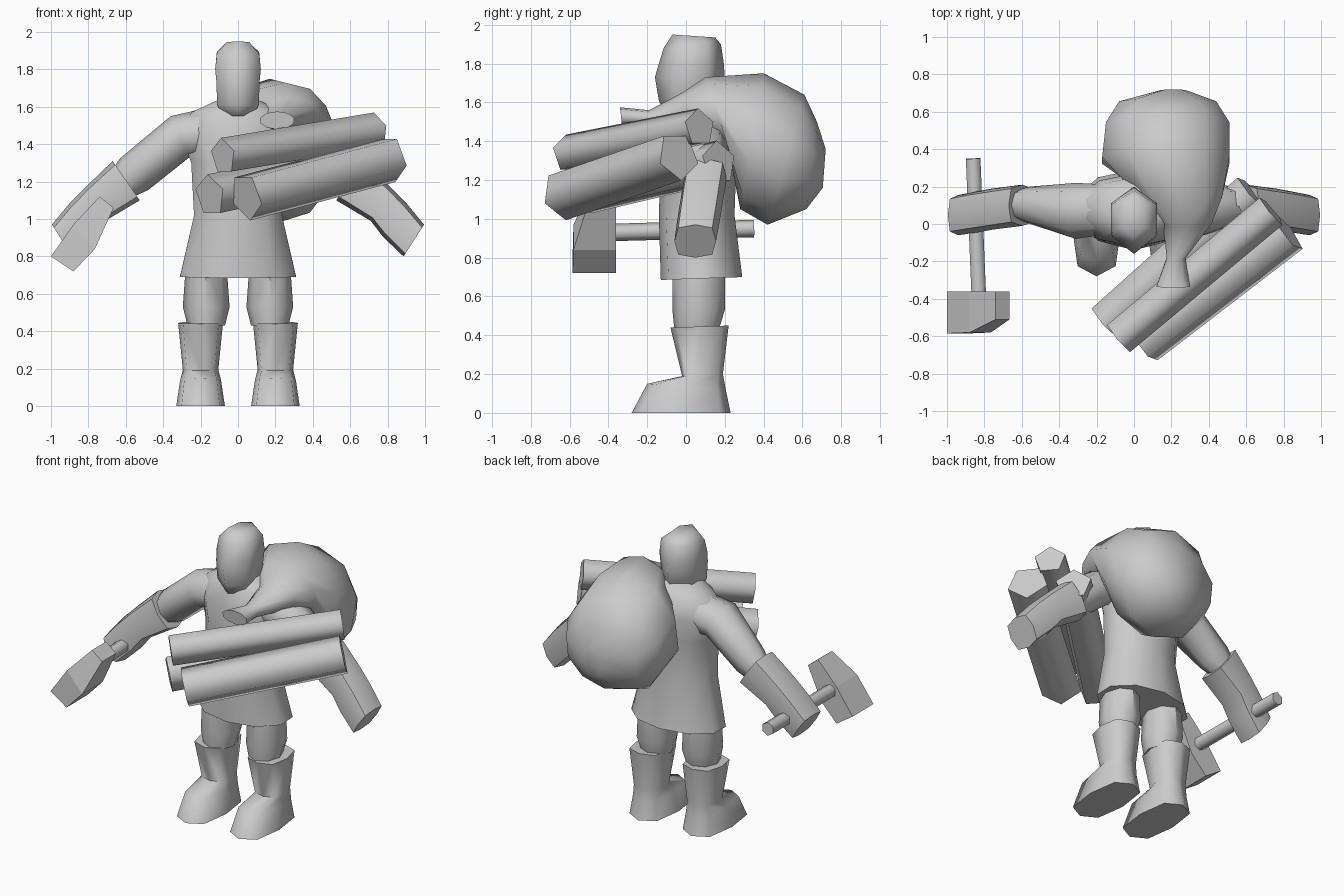
import bpy, bmesh, math
from mathutils import Vector

cube = bpy.data.objects.get("Cube")
if cube:
    bpy.data.objects.remove(cube, do_unlink=True)

GREY = (0.6, 0.6, 0.6, 1.0)
mat = bpy.data.materials.new("clay_grey")
mat.use_nodes = True
mat.diffuse_color = GREY
bsdf = mat.node_tree.nodes["Principled BSDF"]
bsdf.inputs["Base Color"].default_value = GREY
bsdf.inputs["Roughness"].default_value = 0.8


def oval(a, b, half, n=8, power=1.0):
    """Ring of n points from a round to b, with a half-width vector; power below 1 is boxier."""
    a, b, half = Vector(a), Vector(b), Vector(half)
    mid, r = (a + b) / 2, (a - b) / 2
    turns = [math.tau * i / n for i in range(n)]
    widest = max(math.sin(t) for t in turns)

    def box(v):
        return math.copysign(abs(v) ** power, v)
    return [mid + r * box(math.cos(t)) + half * box(math.sin(t) / widest) for t in turns]


def loft(name, rings, angle=50, mirror=False):
    """Skin a list of equal-sized rings and cap both ends."""
    bm = bmesh.new()
    loops = [[bm.verts.new(p) for p in ring] for ring in rings]
    n = len(loops[0])
    for lo, hi in zip(loops, loops[1:]):
        for i in range(n):
            j = (i + 1) % n
            bm.faces.new((lo[i], lo[j], hi[j], hi[i]))
    bm.faces.new(loops[0])
    bm.faces.new(loops[-1])
    bmesh.ops.recalc_face_normals(bm, faces=bm.faces)
    mesh = bpy.data.meshes.new(name)
    bm.to_mesh(mesh)
    bm.free()
    mesh.materials.append(mat)
    obj = bpy.data.objects.new(name, mesh)
    bpy.context.collection.objects.link(obj)
    bpy.ops.object.select_all(action="DESELECT")
    obj.select_set(True)
    bpy.context.view_layer.objects.active = obj
    if angle:
        bpy.ops.object.shade_smooth_by_angle(angle=math.radians(angle))
    if mirror:
        obj.modifiers.new("Mirror", "MIRROR")


def upright(rows, n, x=0, power=1.0):
    """Rings from rows of (half width, front y, front z, back y, back z)."""
    return [oval((x, yf, zf), (x, yb, zb), (w, 0, 0), n, power) for w, yf, zf, yb, zb in rows]


# Head, pointed front and back, with a heavy brow and beard
loft("head", upright([
    (0.08, -0.11, 1.55, 0.12, 1.55), (0.112, -0.14, 1.61, 0.17, 1.62),
    (0.115, -0.16, 1.73, 0.20, 1.73), (0.122, -0.14, 1.80, 0.195, 1.80),
    (0.113, -0.115, 1.88, 0.18, 1.90), (0.06, -0.07, 1.95, 0.15, 1.935)], 6), 80)

# Tunic with flared skirt
loft("tunic", upright([
    (0.31, -0.13, 0.685, 0.29, 0.70), (0.235, -0.14, 1.02, 0.25, 1.02),
    (0.25, -0.13, 1.30, 0.26, 1.30), (0.30, -0.12, 1.45, 0.27, 1.45),
    (0.25, -0.09, 1.57, 0.25, 1.57), (0.10, -0.06, 1.64, 0.19, 1.64)], 10))

# Legs and boots
loft("legs", upright([
    (0.10, -0.06, 0.43, 0.17, 0.43), (0.125, -0.07, 0.53, 0.20, 0.53),
    (0.11, -0.07, 0.74, 0.20, 0.74)], 8, 0.17), mirror=True)
loft("boots", upright([
    (0.13, -0.28, 0.0, 0.23, 0.0), (0.11, -0.20, 0.15, 0.205, 0.12),
    (0.095, -0.02, 0.19, 0.19, 0.20), (0.12, -0.08, 0.44, 0.22, 0.45)], 8, 0.2, 0.7),
    75, mirror=True)


def arm_rings(rows, power=1.0):
    """Rings from rows of (top x, top z, bottom x, bottom z, front y, back y)."""
    return [oval((xt, (f + k) / 2, zt), (xb, (f + k) / 2, zb), (0, (k - f) / 2, 0), 8, power)
            for xt, zt, xb, zb, f, k in rows]


# Sleeves running into big mitten gloves
loft("sleeves", arm_rings([
    (-0.10, 1.61, -0.16, 1.32, -0.05, 0.21), (-0.36, 1.55, -0.26, 1.33, -0.08, 0.22),
    (-0.63, 1.325, -0.48, 1.155, 0.0, 0.20), (-0.69, 1.24, -0.58, 1.11, 0.03, 0.18)]),
    mirror=True)
loft("gloves", arm_rings([
    (-0.67, 1.31, -0.525, 1.10, -0.01, 0.21), (-0.80, 1.185, -0.71, 0.99, -0.03, 0.19),
    (-0.90, 1.085, -0.775, 0.905, -0.045, 0.175), (-0.995, 0.97, -0.885, 0.80, -0.06, 0.155)],
    0.6), 60, mirror=True)

# Sack slung over the left shoulder: centre x, half width, top y/z, bottom y/z
sack = [(0.21, 0.09, -0.34, 1.575, -0.33, 1.48), (0.225, 0.05, -0.19, 1.56, -0.17, 1.47),
        (0.285, 0.13, -0.02, 1.65, 0.04, 1.47), (0.25, 0.22, 0.10, 1.73, 0.22, 1.37),
        (0.17, 0.34, 0.40, 1.75, 0.28, 1.05), (0.18, 0.33, 0.61, 1.64, 0.42, 0.97),
        (0.18, 0.26, 0.675, 1.50, 0.62, 1.05), (0.21, 0.07, 0.72, 1.36, 0.705, 1.16)]
loft("sack", [oval((x, yt, zt), (x, yb, zb), (w, 0, 0), 10) for x, w, yt, zt, yb, zb in sack], 60)


def rod(name, start, end, radius, sides, angle):
    """Straight prism between two points; a negative radius turns the first corner down."""
    start, end = Vector(start), Vector(end)
    d = (end - start).normalized()
    side = d.cross(Vector((0, 0, 1))).normalized()
    up = side.cross(d)
    width = side * radius * max(math.sin(math.tau * i / sides) for i in range(sides))
    loft(name, [oval(p + up * radius, p - up * radius, width, sides) for p in (start, end)], angle)


# Bundle of three logs on the left arm
rod("log_top", (-0.08, -0.61, 1.335), (0.735, 0.07, 1.47), 0.10, 5, 75)
rod("log_front", (0.045, -0.635, 1.12), (0.82, -0.04, 1.325), -0.13, 5, 75)
rod("log_back", (-0.15, -0.53, 1.125), (0.63, 0.17, 1.29), 0.115, 5, 75)

# Hammer in the right hand
rod("hammer_handle", (-0.86, 0.35, 0.95), (-0.83, -0.38, 0.93), 0.045, 6, 65)
head = [(-1.0, 0.80, -0.88, 0.72, -0.585), (-0.88, 0.97, -0.765, 0.84, -0.58),
        (-0.74, 1.12, -0.665, 1.06, -0.51)]
loft("hammer_head", [[(x1, -0.36, z1), (x1, f, z1), (x2, f, z2), (x2, -0.36, z2)]
                     for x1, z1, x2, z2, f in head], 0)
